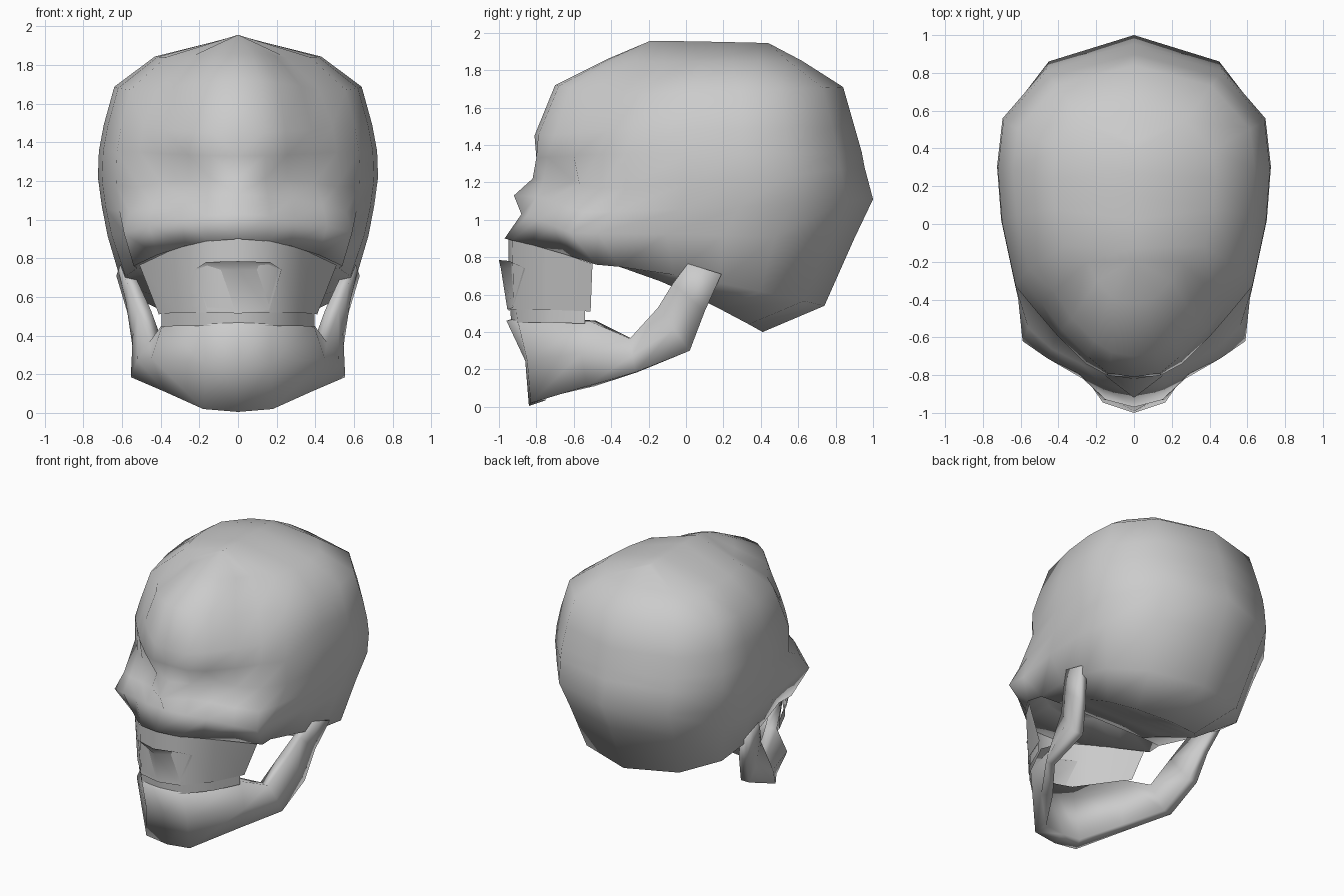
import bpy
import bmesh
from mathutils import Vector

# Remove the default cube only
default_cube = bpy.data.objects.get("Cube")
if default_cube:
    bpy.data.objects.remove(default_cube, do_unlink=True)

# Single bone material
bone = bpy.data.materials.new("bone_grey")
bone.use_nodes = True
bone_colour = (0.6, 0.6, 0.6, 1)
bone.diffuse_color = bone_colour
for node in bone.node_tree.nodes:
    if node.type == 'BSDF_PRINCIPLED':
        node.inputs["Base Color"].default_value = bone_colour
        node.inputs["Roughness"].default_value = 0.8


def lerp(start, end, t):
    return start + (end - start) * t


def loft(name, rows, mirrored=False):
    """Skin a grid of rows of points, smooth shaded, optionally mirrored in x."""
    bm = bmesh.new()
    grid = [[bm.verts.new(point) for point in row] for row in rows]
    for low, high in zip(grid, grid[1:]):
        for i in range(len(low) - 1):
            bm.faces.new((low[i], low[i + 1], high[i + 1], high[i]))
    bmesh.ops.remove_doubles(bm, verts=bm.verts[:], dist=0.0005)
    for face in bm.faces:
        face.smooth = True
    mesh = bpy.data.meshes.new(name)
    bm.to_mesh(mesh)
    bm.free()
    mesh.materials.append(bone)
    obj = bpy.data.objects.new(name, mesh)
    bpy.context.collection.objects.link(obj)
    if mirrored:
        mirror = obj.modifiers.new("mirror", 'MIRROR')
        mirror.use_axis[0] = True
        mirror.use_mirror_merge = True
        mirror.merge_threshold = 0.001


# Cranium and face: half rings from the front centre round to the back centre
FACE_X = (0, 0.28, 0.5, 0.78, 1)
FACE_DROP = (0, 0.08, 0.25, 0.6, 1)
BACK_X = (0.87, 0.97, 1, 0.96, 0.64, 0)
BACK_Y = (0.1, 0.34, 0.54, 0.72, 0.91, 1)


def ring(front_z, side_z, depths, side_x, width, back_y, back_z, base_z=None):
    start_z = side_z if base_z is None else base_z
    face = [Vector((side_x * u, y, lerp(front_z, side_z, t)))
            for u, t, y in zip(FACE_X, FACE_DROP, depths)]
    back = [Vector((width * u, lerp(depths[-1], back_y, v),
                    lerp(start_z, back_z, v ** 1.3)))
            for u, v in zip(BACK_X, BACK_Y)]
    return face + back


cavity_depths = (-.78, -.75, -.67, -.55, -.42)
skull_rings = [
    # skull base and hollow behind the upper jaw
    ring(1.0, .95, cavity_depths, 0, 0, .41, .40, base_z=.76),
    ring(1.0, .95, cavity_depths, .44, .40, .41, .40, base_z=.76),
    # mouth rim
    ring(.90, .76, (-.97, -.93, -.82, -.65, -.48), .54, .60, .74, .54),
    # under the nose and cheekbone points
    ring(1.03, .93, (-.88, -.85, -.79, -.71, -.62), .59, .675, .90, .90),
    # nose tip and lower eye rims
    ring(1.13, 1.04, (-.92, -.80, -.74, -.66, -.55), .56, .705, 1.0, 1.11),
    # eye sockets
    ring(1.22, 1.17, (-.82, -.76, -.60, -.57, -.46), .51, .725, .955, 1.28),
    # brow
    ring(1.33, 1.35, (-.80, -.80, -.74, -.60, -.47), .51, .72, .94, 1.36),
    # forehead
    ring(1.45, 1.48, (-.81, -.79, -.70, -.56, -.42), .49, .695, .90, 1.50),
    ring(1.72, 1.67, (-.70, -.68, -.62, -.50, -.36), .42, .64, .84, 1.71),
    # crown and top ridge
    ring(1.86, 1.84, (-.42, -.41, -.38, -.30, -.20), .25, .43, .62, 1.85),
    ring(1.957, 1.957, [-.19] * 5, 0, 0, .44, 1.945),
]
loft("cranium", skull_rings, mirrored=True)


# Lower jaw: half sections from the chin back and up to the hinge
jaw_sections = []


def jaw_section(top, bottom, inward, hollow=0.0):
    top, bottom, inward = Vector(top), Vector(bottom), Vector(inward)
    middle = (top + bottom) / 2 + inward * hollow
    jaw_sections.append([bottom + inward, bottom, middle, top,
                         top + inward, bottom + inward])


jaw_section((0, -.96, .46), (0, -.84, .005), (0, .09, .03), 0.45)
jaw_section((.17, -.90, .46), (.18, -.83, .02), (-.03, .08, .03), 0.2)
jaw_section((.39, -.52, .46), (.38, -.53, .11), (-.07, .04, 0), -0.9)
jaw_section((.46, -.30, .365), (.555, -.27, .185), (-.07, .01, 0), -0.2)
jaw_section((.52, -.15, .53), (.54, .02, .30), (-.07, 0, 0), -0.2)
jaw_section((.57, -.07, .66), (.57, .10, .51), (-.06, 0, 0), -0.2)
jaw_section((.61, .01, .765), (.63, .19, .71), (-.05, 0, 0))
# close the hinge end
hinge = sum(jaw_sections[-1][:5], Vector()) / 5
jaw_sections.append([hinge] * 6)
loft("lower_jaw", list(zip(*jaw_sections)), mirrored=True)


# Teeth: thin open bands facing into the mouth
def band(name, *edges):
    rows = []
    for half in edges:
        left = [Vector(point) for point in half]
        right = [Vector((-p.x, p.y, p.z)) for p in left if p.x > 0]
        rows.append(left[::-1] + right)
    loft(name, rows)


band("upper_teeth",
     [(0, -.95, .515), (.16, -.92, .52), (.31, -.75, .52), (.41, -.51, .51)],
     [(0, -.95, .90), (.16, -.93, .89), (.33, -.75, .85), (.51, -.50, .765)])
band("lower_teeth",
     [(0, -.935, .45), (.17, -.90, .45), (.31, -.73, .45), (.395, -.54, .445)],
     [(0, -.94, .54), (.17, -.91, .54), (.31, -.73, .53), (.395, -.54, .515)])
band("front_teeth",
     [(0, -.955, .52), (.16, -.925, .53)],
     [(0, -.99, .74), (.225, -.86, .74)],
     [(0, -1.0, .785), (.165, -.945, .78)])
